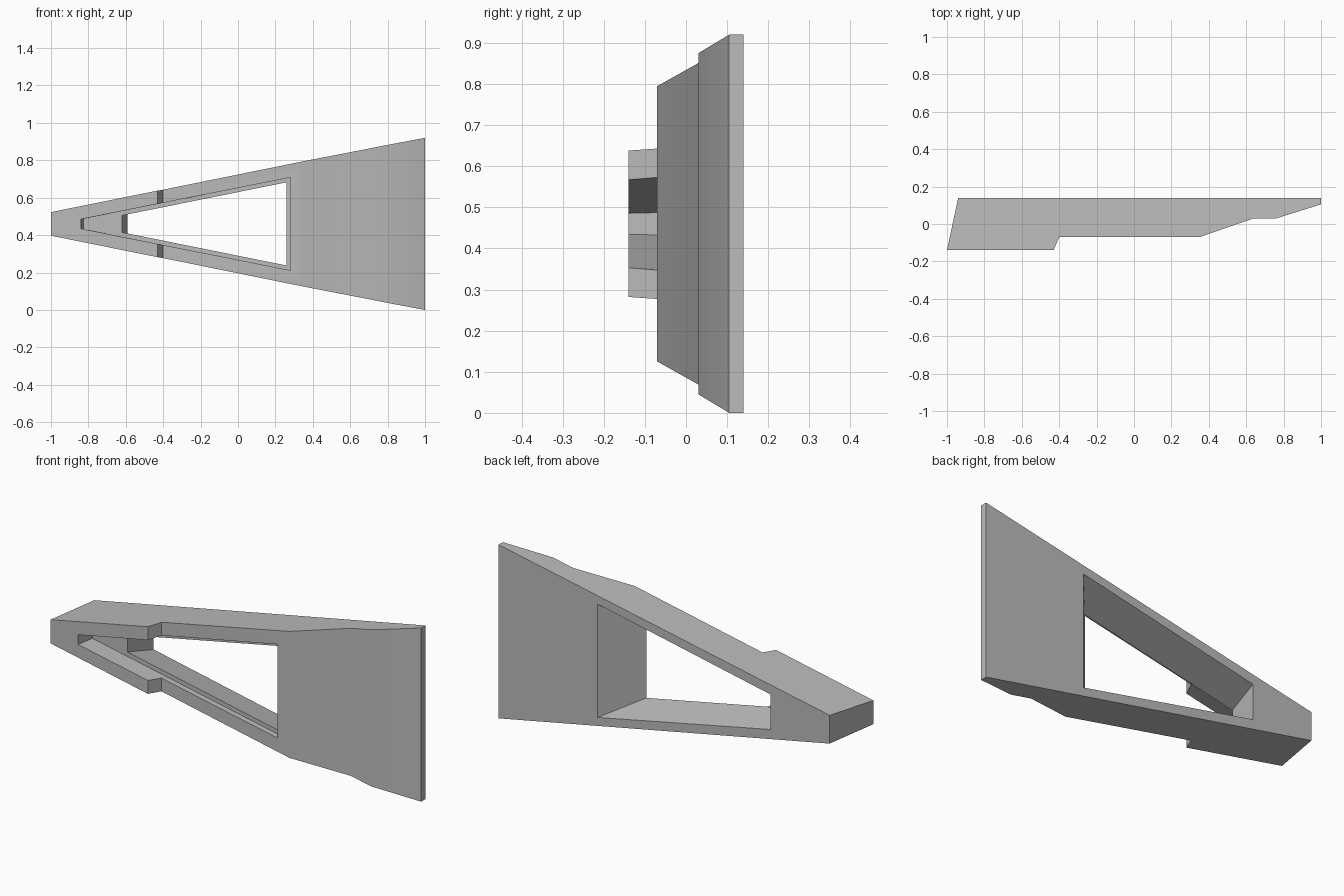
import bpy, bmesh

cube = bpy.data.objects.get("Cube")
if cube:
    bpy.data.objects.remove(cube, do_unlink=True)

MID = 0.46  # height of the mirror plane

grey = bpy.data.materials.new("plain grey")
grey.use_nodes = True
colour = (0.5, 0.5, 0.5, 1)
grey.diffuse_color = colour
grey.node_tree.nodes["Principled BSDF"].inputs["Base Color"].default_value = colour


def mirrored_solid(name, outline):
    """Closed solid from (x, y, half height) points, mirrored about MID."""
    bm = bmesh.new()
    low = [bm.verts.new((x, y, MID - h)) for x, y, h in outline]
    high = [bm.verts.new((x, y, MID + h)) for x, y, h in outline]
    bm.faces.new(low[::-1])
    bm.faces.new(high)
    for i in range(len(outline)):
        j = (i + 1) % len(outline)
        bm.faces.new((low[i], low[j], high[j], high[i]))
    bmesh.ops.recalc_face_normals(bm, faces=bm.faces)
    mesh = bpy.data.meshes.new(name)
    bm.to_mesh(mesh)
    bm.free()
    mesh.materials.append(grey)
    obj = bpy.data.objects.new(name, mesh)
    bpy.context.collection.objects.link(obj)
    return obj


# Wedge-shaped body, stepped along its front
body = mirrored_solid("wedge_frame", [
    (-1, -0.14, 0.063), (-0.43, -0.14, 0.178), (-0.40, -0.07, 0.183),
    (0.35, -0.07, 0.335), (0.64, 0.03, 0.391), (0.76, 0.03, 0.415),
    (1, 0.105, 0.46), (1, 0.14, 0.46), (-0.94, 0.14, 0.075)])

# Shallow recess in the front
recess = mirrored_solid("recess_cutter", [
    (-0.849, -0.2, 0.024), (0.28, -0.2, 0.248),
    (0.28, -0.04, 0.248), (-0.825, -0.04, 0.028)])

# Through opening that flares toward the back
front = (-0.62, 0.26, 0.045, 0.2225)
back = (-0.592, 0.42, 0.093, 0.30)


def flare(t):
    return [a + (b - a) * t for a, b in zip(front, back)], -0.04 + 0.18 * t


(fx0, fx1, fh0, fh1), fy = flare(-0.1)
(bx0, bx1, bh0, bh1), by = flare(1.1)
opening = mirrored_solid("opening_cutter", [
    (fx0, fy, fh0), (fx1, fy, fh1), (bx1, by, bh1), (bx0, by, bh0)])

for cutter in (recess, opening):
    cut = body.modifiers.new(cutter.name, "BOOLEAN")
    cut.operation = "DIFFERENCE"
    cut.solver = "EXACT"
    cut.object = cutter
    cutter.hide_render = True

# Bake the cuts, drop the cutters, keep edges sharp
bpy.context.view_layer.update()
result = bpy.data.meshes.new_from_object(
    body.evaluated_get(bpy.context.evaluated_depsgraph_get()))
body.modifiers.clear()
body.data = result
for cutter in (recess, opening):
    bpy.data.objects.remove(cutter, do_unlink=True)

bpy.ops.object.select_all(action="DESELECT")
body.select_set(True)
bpy.context.view_layer.objects.active = body
bpy.ops.object.shade_smooth_by_angle()
